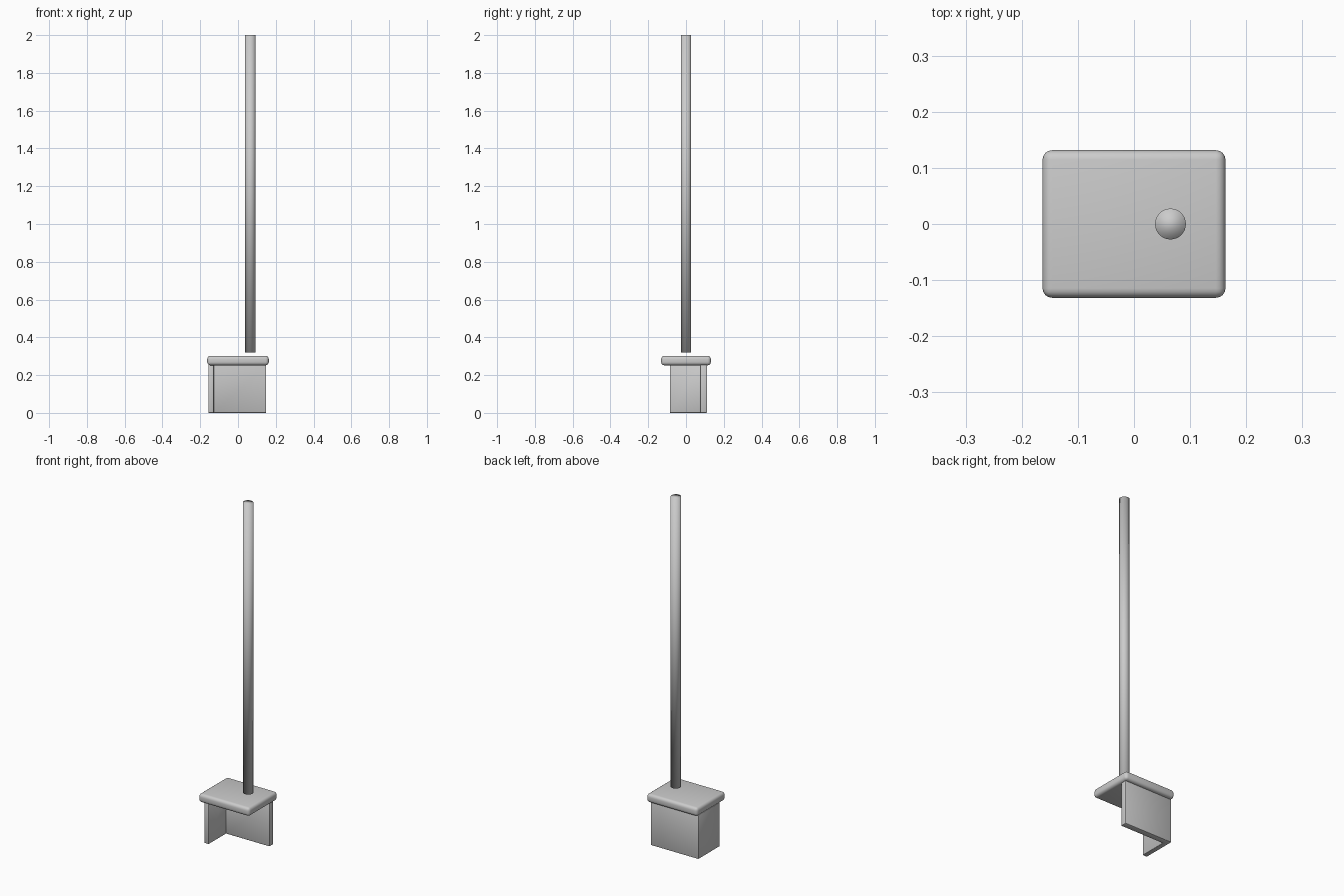
import bpy, bmesh

if "Cube" in bpy.data.objects:
    bpy.data.objects.remove(bpy.data.objects["Cube"])


def bevel(obj, width, segments):
    mod = obj.modifiers.new("soft_edges", 'BEVEL')
    mod.width = width
    mod.segments = segments
    mod.limit_method = 'ANGLE'


def shade(mesh):
    for p in mesh.polygons:
        p.use_smooth = True


def prism(name, outline, z0, z1):
    """Extrude a counter-clockwise outline from z0 to z1."""
    bm = bmesh.new()
    face = bm.faces.new([bm.verts.new((x, y, z0)) for x, y in outline])
    ext = bmesh.ops.extrude_face_region(bm, geom=[face], use_keep_orig=True)
    top = [g for g in ext["geom"] if isinstance(g, bmesh.types.BMVert)]
    bmesh.ops.translate(bm, verts=top, vec=(0, 0, z1 - z0))
    bmesh.ops.recalc_face_normals(bm, faces=bm.faces[:])
    mesh = bpy.data.meshes.new(name)
    bm.to_mesh(mesh)
    bm.free()
    shade(mesh)
    obj = bpy.data.objects.new(name, mesh)
    bpy.context.collection.objects.link(obj)
    return obj


# L-shaped support: left side wall joined to the back wall
walls = prism("support_walls", [
    (-0.157, -0.085), (-0.129, -0.085), (-0.129, 0.075),
    (0.149, 0.075), (0.149, 0.111), (-0.157, 0.111)], 0.0, 0.254)
bevel(walls, 0.003, 2)

# Rounded top slab
slab = prism("top_slab", [
    (-0.163, -0.1315), (0.163, -0.1315),
    (0.163, 0.1315), (-0.163, 0.1315)], 0.252, 0.302)
bevel(slab, 0.017, 4)

# Tall round pole floating just above the slab
bpy.ops.mesh.primitive_cylinder_add(vertices=32, radius=0.0275, depth=1.68,
                                    location=(0.065, 0, 1.16))
pole = bpy.context.object
pole.name = "pole"
shade(pole.data)
